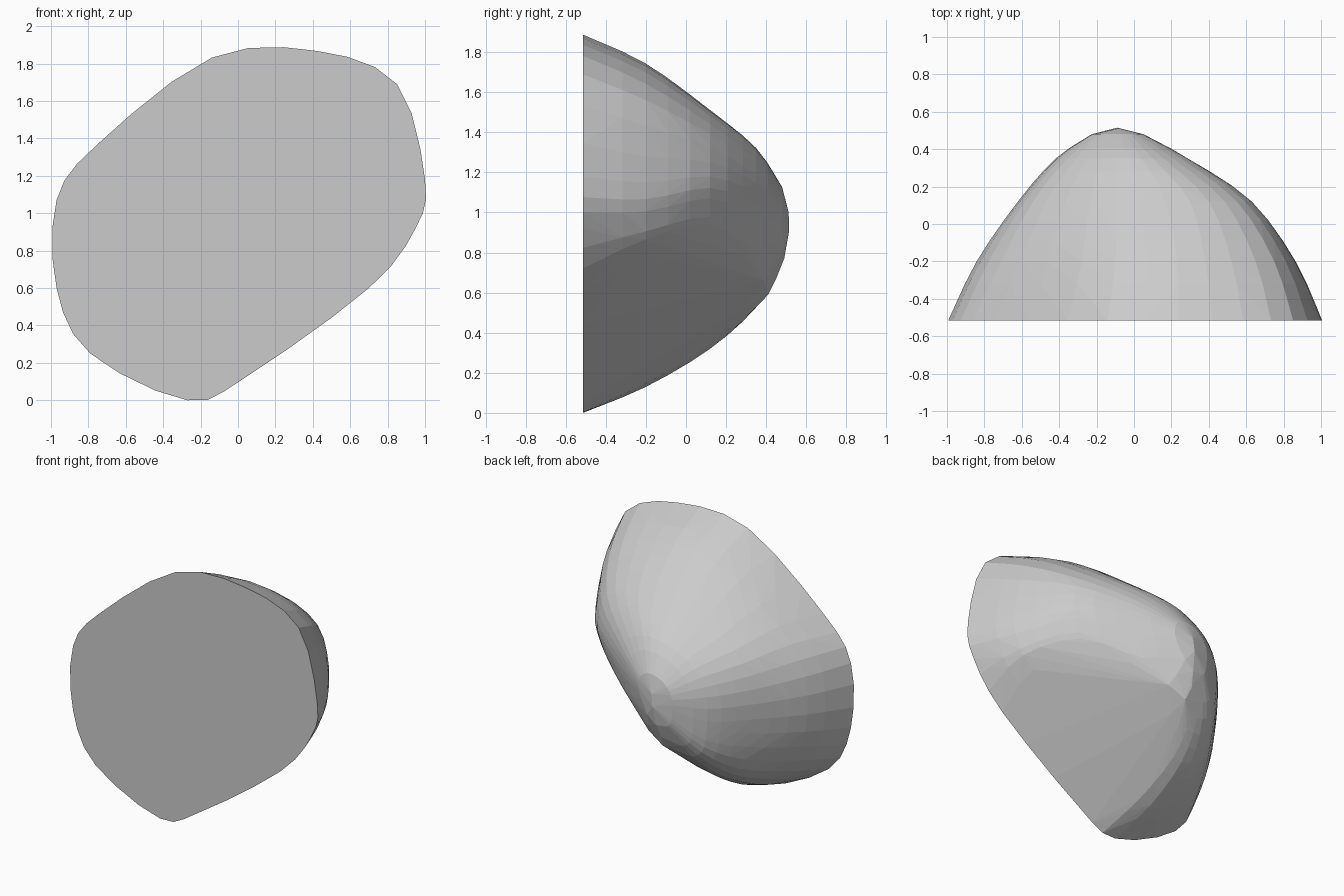
import bpy, bmesh, math
from mathutils import Vector

if "Cube" in bpy.data.objects:
    bpy.data.objects.remove(bpy.data.objects["Cube"])

# Cross-sections (x, z) of the boulder at increasing depth y, counter-clockwise from the bottom
sections = [
    (-0.515, [(-.27, 0), (.05, .13), (.7, .6), (.95, .92), (1, 1.18), (.85, 1.69),
              (.42, 1.868), (-.14, 1.832), (-.75, 1.37), (-.97, 1.07), (-.97, .6), (-.79, .25)]),
    (-0.2, [(-.31, .13), (0, .3), (.7, .79), (.83, .95), (.86, 1.15), (.75, 1.56),
            (.38, 1.73), (-.1, 1.69), (-.61, 1.36), (-.82, 1.05), (-.82, .65), (-.66, .32)]),
    (0.12, [(-.31, .32), (-.06, .44), (.48, .87), (.59, 1.02), (.63, 1.18), (.55, 1.39),
            (.3, 1.505), (-.1, 1.47), (-.47, 1.27), (-.61, 1.02), (-.6, .7), (-.51, .42)]),
    (0.35, [(-.25, .53), (-.08, .57), (.16, .76), (.25, .93), (.29, 1.1), (.25, 1.23),
            (.1, 1.315), (-.1, 1.3), (-.31, 1.18), (-.41, 1.0), (-.41, .75), (-.37, .59)]),
]
rings = [[Vector((x, y, z)) for x, z in pts] for y, pts in sections]
# Small ring near the back tip
rings.append([Vector((-.09 + (p.x + .07) * .39, .48, .95 + (p.z - .93) * .45)) for p in rings[-1]])


def spline(a, b, c, d, t):
    return 0.5 * (2 * b + (c - a) * t + (2 * a - 5 * b + 4 * c - d) * t * t
                  + (3 * b - a - 3 * c + d) * t ** 3)


def smooth_ring(r, steps=3):
    n = len(r)
    return [spline(r[i - 1], r[i], r[(i + 1) % n], r[(i + 2) % n], k / steps)
            for i in range(n) for k in range(steps)]


# Round the sections, then blend them along the depth
rings = [smooth_ring(r) for r in rings]
# Blunt upright back edge and the bulge below it
points = [Vector(p) for p in ((-.09, .515, .91), (-.08, .512, 1.0), (-.1, .49, .77),
                              (-.03, .49, .83), (-.12, .45, .67), (0, .44, .73),
                              (-.1, .41, .59), (.03, .39, .66))] + rings[-1]
last = len(rings) - 1
for i in range(last):
    for k in range(3):
        a, b, c, d = (rings[max(0, min(last, j))] for j in (i - 1, i, i + 1, i + 2))
        points += [spline(a[m], b[m], c[m], d[m], k / 3) for m in range(len(b))]

# Wrap the points in a faceted convex skin with a flat front
bm = bmesh.new()
for p in points:
    bm.verts.new((p.x, max(p.y, -.515), max(p.z, 0)))
res = bmesh.ops.convex_hull(bm, input=bm.verts)
junk = {g for g in res["geom_interior"] + res["geom_unused"] if isinstance(g, bmesh.types.BMVert)}
bmesh.ops.delete(bm, geom=list(junk), context='VERTS')
bmesh.ops.dissolve_limit(bm, angle_limit=math.radians(1), verts=bm.verts, edges=bm.edges)
bmesh.ops.recalc_face_normals(bm, faces=bm.faces)
mesh = bpy.data.meshes.new("half_boulder")
bm.to_mesh(mesh)
bm.free()
bpy.context.collection.objects.link(bpy.data.objects.new("half_boulder", mesh))
